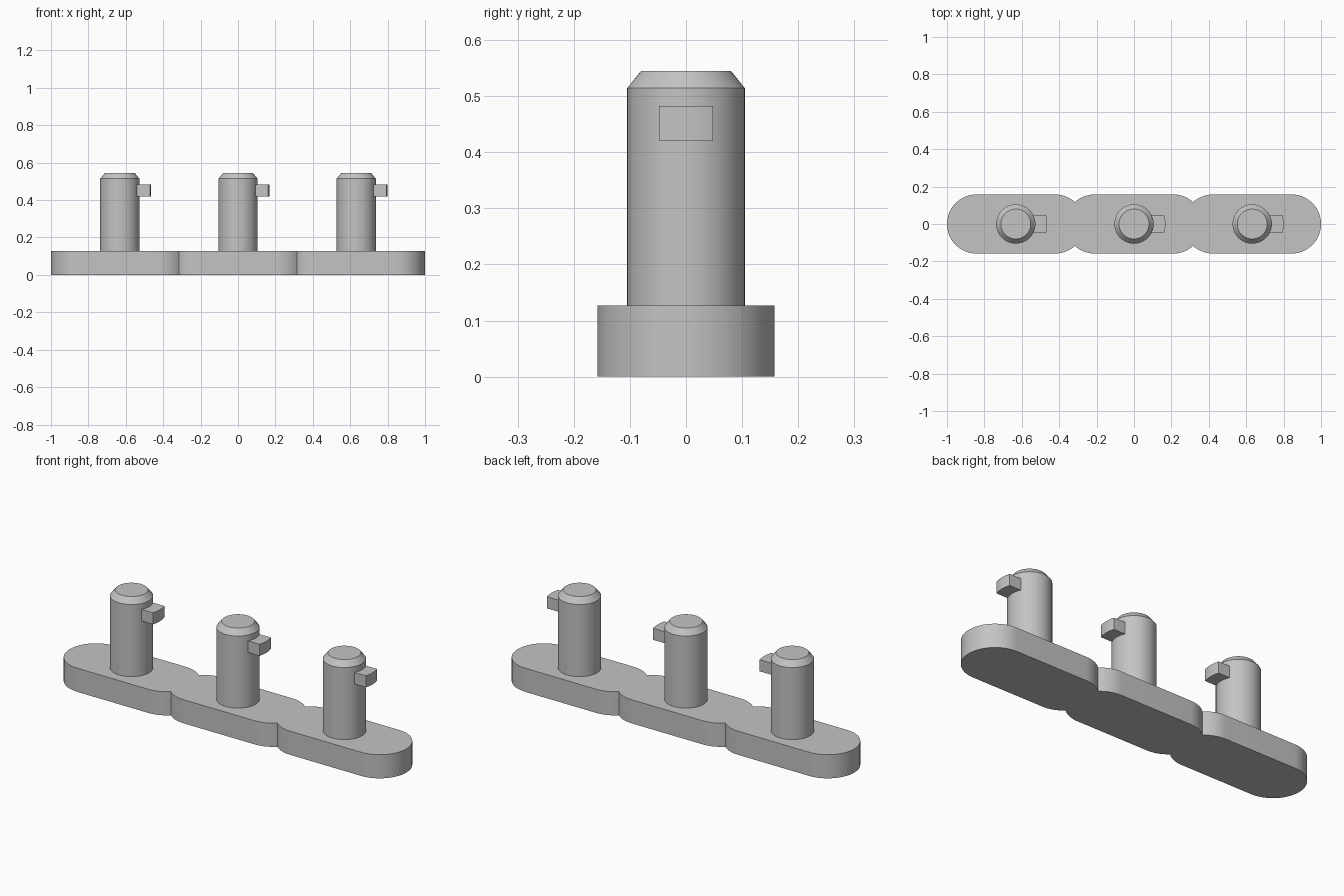
import bpy
import bmesh
from math import acos, asin, cos, sin, pi, radians

PITCH = 0.632      # spacing between posts
BASE_R = 0.158     # rounded end radius of each link
ARC_X = 0.21       # arc centre offset from each post
BASE_H = 0.127

if "Cube" in bpy.data.objects:
    bpy.data.objects.remove(bpy.data.objects["Cube"])

grey = bpy.data.materials.new("plain_grey")
grey.use_nodes = True
colour = (0.55, 0.55, 0.55, 1)
grey.diffuse_color = colour
grey.node_tree.nodes["Principled BSDF"].inputs["Base Color"].default_value = colour


def arc(cx, r, start, end, steps):
    return [(cx + r * cos(start + (end - start) * i / steps),
             r * sin(start + (end - start) * i / steps)) for i in range(steps + 1)]


def finish(bm, name):
    bmesh.ops.recalc_face_normals(bm, faces=bm.faces)
    mesh = bpy.data.meshes.new(name)
    bm.to_mesh(mesh)
    bm.free()
    mesh.materials.append(grey)
    obj = bpy.data.objects.new(name, mesh)
    bpy.context.collection.objects.link(obj)
    bpy.ops.object.select_all(action="DESELECT")
    obj.select_set(True)
    bpy.context.view_layer.objects.active = obj
    bpy.ops.object.shade_smooth_by_angle(angle=radians(25))
    return obj


def extrude_outline(name, points, z0, z1):
    bm = bmesh.new()
    face = bm.faces.new([bm.verts.new((x, y, z0)) for x, y in points])
    ext = bmesh.ops.extrude_face_region(bm, geom=[face])
    top = [v for v in ext["geom"] if isinstance(v, bmesh.types.BMVert)]
    bmesh.ops.translate(bm, verts=top, vec=(0, 0, z1 - z0))
    return finish(bm, name)


# Base: one outline of three merged rounded links with notches between them
notch = acos((PITCH / 2 - ARC_X) / BASE_R)
upper = arc(PITCH + ARC_X, BASE_R, 0, pi / 2, 24)
upper += arc(PITCH - ARC_X, BASE_R, pi / 2, pi - notch, 12)
upper += arc(ARC_X, BASE_R, notch, pi / 2, 12)[1:]
upper += [(-x, y) for x, y in reversed(upper)]
lower = [(-x, -y) for x, y in upper[1:-1]]
outline = upper + [(-x, -y) for x, y in upper[:1]] + lower
# the far left tip closes the upper half, so drop its repeat
outline.pop(len(upper))
extrude_outline("base", outline, 0, BASE_H)


def make_post(x):
    # Round post with a chamfered tip
    bm = bmesh.new()
    rings = []
    for r, z in [(0.105, BASE_H), (0.105, 0.514), (0.08, 0.545)]:
        rings.append([bm.verts.new((px, py, z)) for px, py in arc(0, r, 0, 2 * pi, 64)[:-1]])
    for a, b in zip(rings, rings[1:]):
        for i in range(len(a)):
            j = (i + 1) % len(a)
            bm.faces.new((a[i], a[j], b[j], b[i]))
    bm.faces.new(rings[-1])
    post = finish(bm, "post")
    post.location.x = x

    # Side key with a curved outer face
    outer, inner = asin(0.048 / 0.168), asin(0.048 / 0.104)
    shape = arc(0, 0.168, -outer, outer, 10) + arc(0, 0.104, inner, -inner, 10)
    key = extrude_outline("side_key", shape, 0.42, 0.482)
    key.location.x = x


for i in (-1, 0, 1):
    make_post(i * PITCH)
